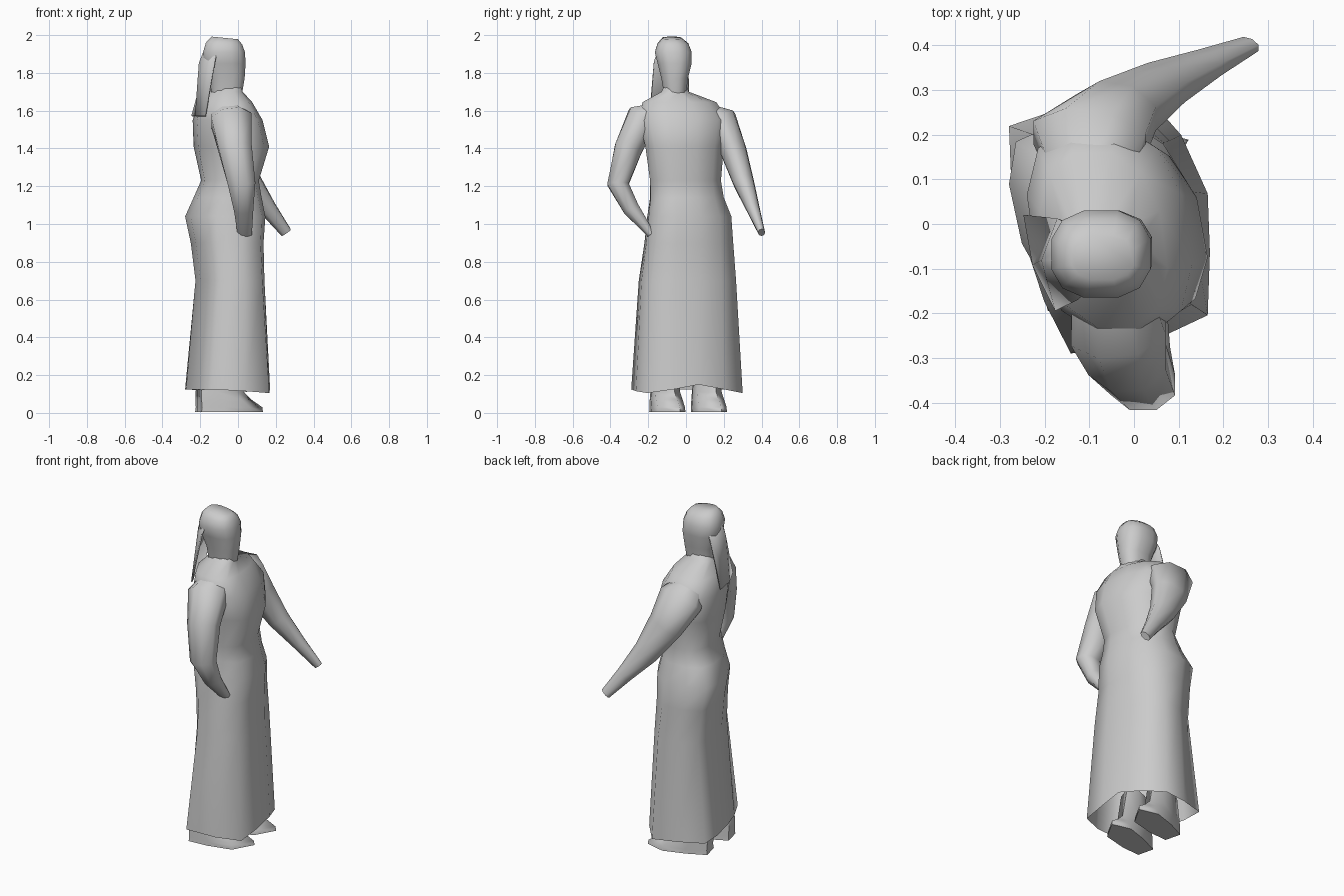
import bpy, math
from mathutils import Vector

cube = bpy.data.objects.get("Cube")
if cube:
    bpy.data.objects.remove(cube, do_unlink=True)

grey = bpy.data.materials.new("plain_grey")
grey.use_nodes = True
GREY = (0.6, 0.6, 0.6, 1)
grey.diffuse_color = GREY
grey.node_tree.nodes["Principled BSDF"].inputs["Base Color"].default_value = GREY


def make(name, verts, faces, angle):
    mesh = bpy.data.meshes.new(name)
    mesh.from_pydata(verts, [], faces)
    mesh.materials.append(grey)
    obj = bpy.data.objects.new(name, mesh)
    bpy.context.collection.objects.link(obj)
    bpy.ops.object.select_all(action="DESELECT")
    obj.select_set(True)
    bpy.context.view_layer.objects.active = obj
    bpy.ops.object.shade_smooth_by_angle(angle=math.radians(angle))
    return obj


def loft(name, rings, cap_start=True, angle=75):
    n = len(rings[0])
    verts = [v for ring in rings for v in ring]
    faces = []
    for r in range(len(rings) - 1):
        for i in range(n):
            j = (i + 1) % n
            faces.append((r * n + i, r * n + j, r * n + n + j, r * n + n + i))
    if cap_start:
        faces.append(tuple(reversed(range(n))))
    faces.append(tuple(range(len(verts) - n, len(verts))))
    return make(name, verts, faces, angle)


def unit(outline):
    """Normalise a closed outline to the unit square."""
    xs, ys = zip(*outline)
    return [((x - min(xs)) / (max(xs) - min(xs)), (y - min(ys)) / (max(ys) - min(ys)))
            for x, y in outline]


def fit(outline, x0, x1, y0, y1):
    return [(x0 + u * (x1 - x0), y0 + v * (y1 - y0)) for u, v in unit(outline)]


def oval(start, power, shear=0):
    """Twelve-sided rounded outline; shear turns the shoulder line."""
    points = []
    for i in range(12):
        c, s = (math.copysign(abs(f) ** power, f) for f in
                (math.cos(start + math.tau * i / 12), math.sin(start + math.tau * i / 12)))
        points.append((c - shear * s, s))
    return points


def tube(name, path):
    """Limb through (x, y, z, half depth, half thickness) stations."""
    pts = [Vector(p[:3]) for p in path]
    rings = []
    for k, p in enumerate(path):
        t = (pts[min(k + 1, len(pts) - 1)] - pts[max(k - 1, 0)]).normalized()
        u = Vector((1, 0, 0))
        u = (u - t * u.dot(t)).normalized()
        v = t.cross(u)
        rings.append([pts[k] + 1.06 * (u * p[3] * math.cos(a) + v * p[4] * math.sin(a))
                      for a in (math.tau * (i + .5) / 8 for i in range(8))])
    return loft(name, rings)


# Robe: angular hem outline that rounds off towards the chest and collar
hem = [(.17, -.2), (.175, -.06), (.17, .07), (.11, .2), (.02, .3), (-.13, .27),
       (-.28, .22), (-.275, .1), (-.24, -.05), (-.2, -.17), (-.14, -.285), (.04, -.26)]
lift = [0, .02, .045, .02, 0, .01, .02, .02, .02, .02, .02, .01]
chest = unit(oval(math.radians(-45), .85, .2))
robe = []
for x0, x1, y0, y1, z, mix in ((-.28, .17, -.29, .30, .105, 0),
                               (-.225, .14, -.25, .265, .7, .35),
                               (-.25, .135, -.22, .25, .9, .5),
                               (-.28, .145, -.205, .24, 1.04, .6),
                               (-.235, .125, -.19, .2, 1.14, .8),
                               (-.195, .11, -.19, .185, 1.23, 1),
                               (-.235, .165, -.215, .2, 1.41, 1),
                               (-.24, .13, -.25, .225, 1.55, 1),
                               (-.21, .075, -.23, .16, 1.645, 1),
                               (-.15, .025, -.13, .015, 1.7, 1),
                               (-.13, .02, -.11, 0, 1.74, 1)):
    outline = [(a + (c - a) * mix, b + (d - b) * mix)
               for (a, b), (c, d) in zip(unit(hem), chest)]
    robe.append([(x, y, z + (l if z < .2 else 0))
                 for (x, y), l in zip(fit(outline, x0, x1, y0, y1), lift)])
loft("robe", robe, cap_start=False, angle=100)

# Head and neck, crown slightly higher at the back
skull = oval(math.radians(15), .8)
head = []
for x0, x1, y0, y1, z, tilt in ((-.14, .02, -.115, .0, 1.68, 0),
                                (-.15, .035, -.13, .01, 1.77, 0),
                                (-.18, .04, -.15, .03, 1.85, 0),
                                (-.185, .037, -.165, .03, 1.91, 0),
                                (-.17, .022, -.15, .012, 1.955, .05),
                                (-.14, 0, -.125, -.025, 1.985, .1)):
    head.append([(x, y, z - tilt * (x + .07)) for x, y in fit(skull, x0, x1, y0, y1)])
loft("head", head)

# Veil hanging behind the head
rows = [[(-.1, -.02, 1.95), (-.16, -.08, 1.95), (-.1, -.13, 1.95)],
        [(-.165, .01, 1.84), (-.2, -.08, 1.85), (-.12, -.165, 1.86)],
        [(-.24, .02, 1.57), (-.22, -.09, 1.57), (-.17, -.19, 1.57)]]
veil = make("veil", [v for r in rows for v in r],
            [(3 * r + i, 3 * r + i + 1, 3 * r + i + 4, 3 * r + i + 3)
             for r in range(2) for i in range(2)], 75)
veil.modifiers.new("thickness", "SOLIDIFY").thickness = .008

# Sleeved arms: one bent back to the hip, one reaching out
tube("bent_arm", [(-.06, -.1, 1.6, .08, .05), (-.035, -.235, 1.55, .11, .09),
                  (-.015, -.305, 1.4, .09, .075), (.02, -.36, 1.21, .074, .058),
                  (.03, -.29, 1.08, .052, .045), (.036, -.185, .945, .038, .02)])
tube("reaching_arm", [(-.09, .07, 1.6, .08, .05), (-.1, .19, 1.54, .13, .085),
                      (-.04, .25, 1.39, .1, .07), (.055, .305, 1.22, .07, .055),
                      (.16, .355, 1.08, .045, .035), (.255, .4, .955, .03, .018)])

# Pointed shoes with broad ankles, toes turned slightly
foot = [(-.17, -.05), (-.17, .05), (-.05, .075), (.08, .085), (.185, .03), (.09, -.07), (-.05, -.07)]
turn = math.radians(14)
for name, cx, cy in (("right_shoe", -.04, -.105), ("left_shoe", -.05, .115)):
    rings = []
    for z, sx, sy, dx in ((.005, 1, 1, 0), (.03, .98, .98, 0), (.07, .82, .95, -.03),
                          (.11, .7, .88, -.05), (.3, .5, .75, -.06)):
        ring = []
        for x, y in foot:
            x, y = x * sx + dx, y * sy
            ring.append((cx + x * math.cos(turn) - y * math.sin(turn),
                         cy + x * math.sin(turn) + y * math.cos(turn), z))
        rings.append(ring)
    loft(name, rings)
